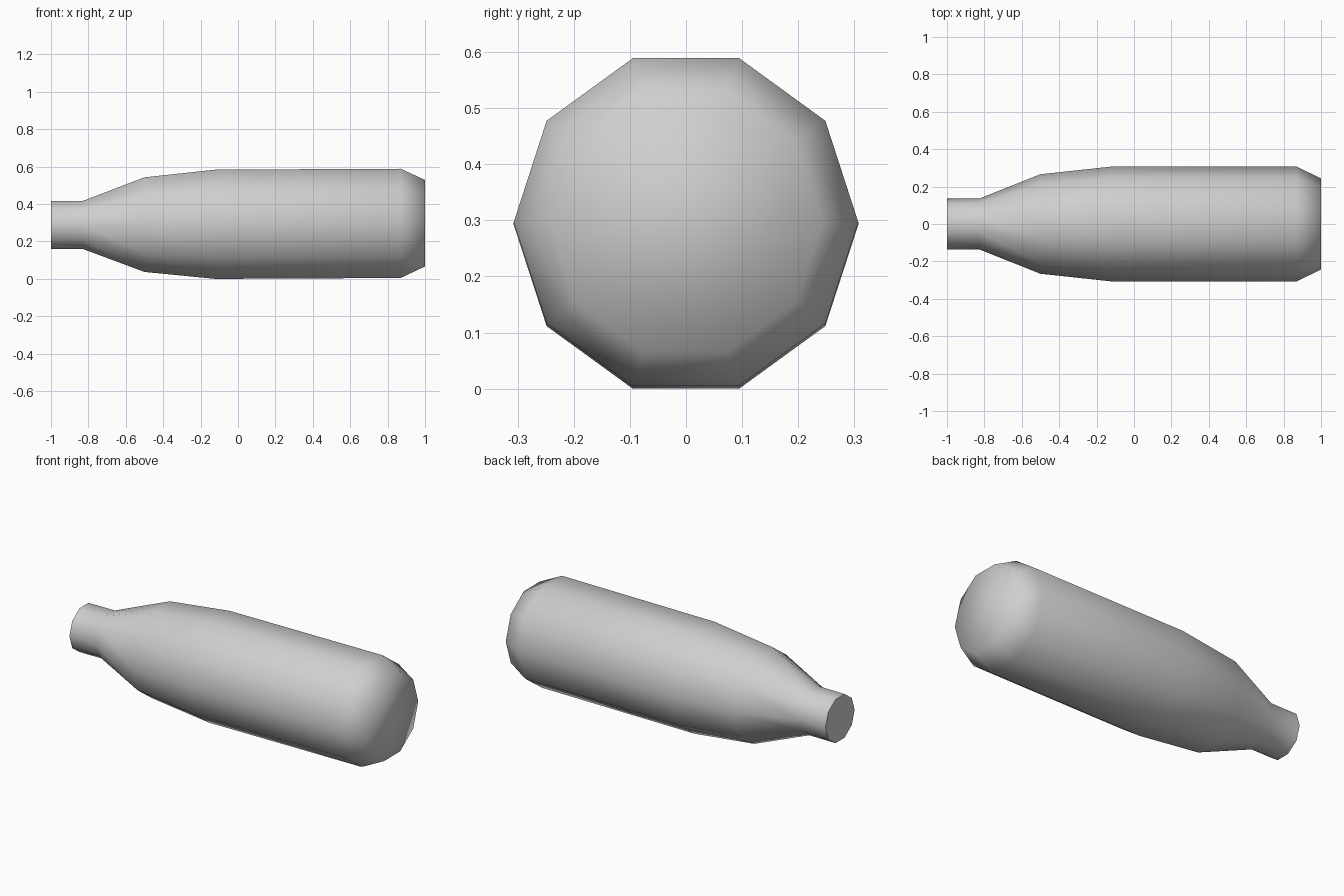
import bpy
import bmesh
import math

# Remove the default cube
cube = bpy.data.objects.get("Cube")
if cube:
    bpy.data.objects.remove(cube, do_unlink=True)

SIDES = 10
# Bottle profile along its length, mouth to base: (x, radius)
PROFILE = [(-1.0, 0.135), (-0.83, 0.135), (-0.5, 0.266),
           (-0.12, 0.307), (0.87, 0.307), (1.0, 0.243)]


def axis_height(x):
    """Height of the centre line, which tilts up slightly to the base."""
    return 0.2926 + 0.005 * x


# Plain grey surface
grey = bpy.data.materials.new("light grey")
grey.use_nodes = True
colour = (0.62, 0.62, 0.62, 1)
grey.diffuse_color = colour
grey.node_tree.nodes["Principled BSDF"].inputs["Base Color"].default_value = colour

# Rings of the bottle, with a corner pointing to each side
bm = bmesh.new()
rings = []
for x, r in PROFILE:
    ring = []
    for i in range(SIDES):
        a = math.tau * i / SIDES
        ring.append(bm.verts.new((x, r * math.cos(a), axis_height(x) + r * math.sin(a))))
    rings.append(ring)

# Neck, shoulder, body and base walls
for a, b in zip(rings, rings[1:]):
    for i in range(SIDES):
        j = (i + 1) % SIDES
        bm.faces.new((a[i], a[j], b[j], b[i]))

# Closed ends
mouth = bm.faces.new(rings[0])
base = bm.faces.new(rings[-1])
bmesh.ops.recalc_face_normals(bm, faces=bm.faces[:])

# Smooth everywhere except the flat mouth with its crisp rim
for f in bm.faces:
    f.smooth = f is not mouth
for e in mouth.edges:
    e.smooth = False

mesh = bpy.data.meshes.new("bottle")
bm.to_mesh(mesh)
bm.free()
mesh.materials.append(grey)
bpy.context.collection.objects.link(bpy.data.objects.new("bottle", mesh))
